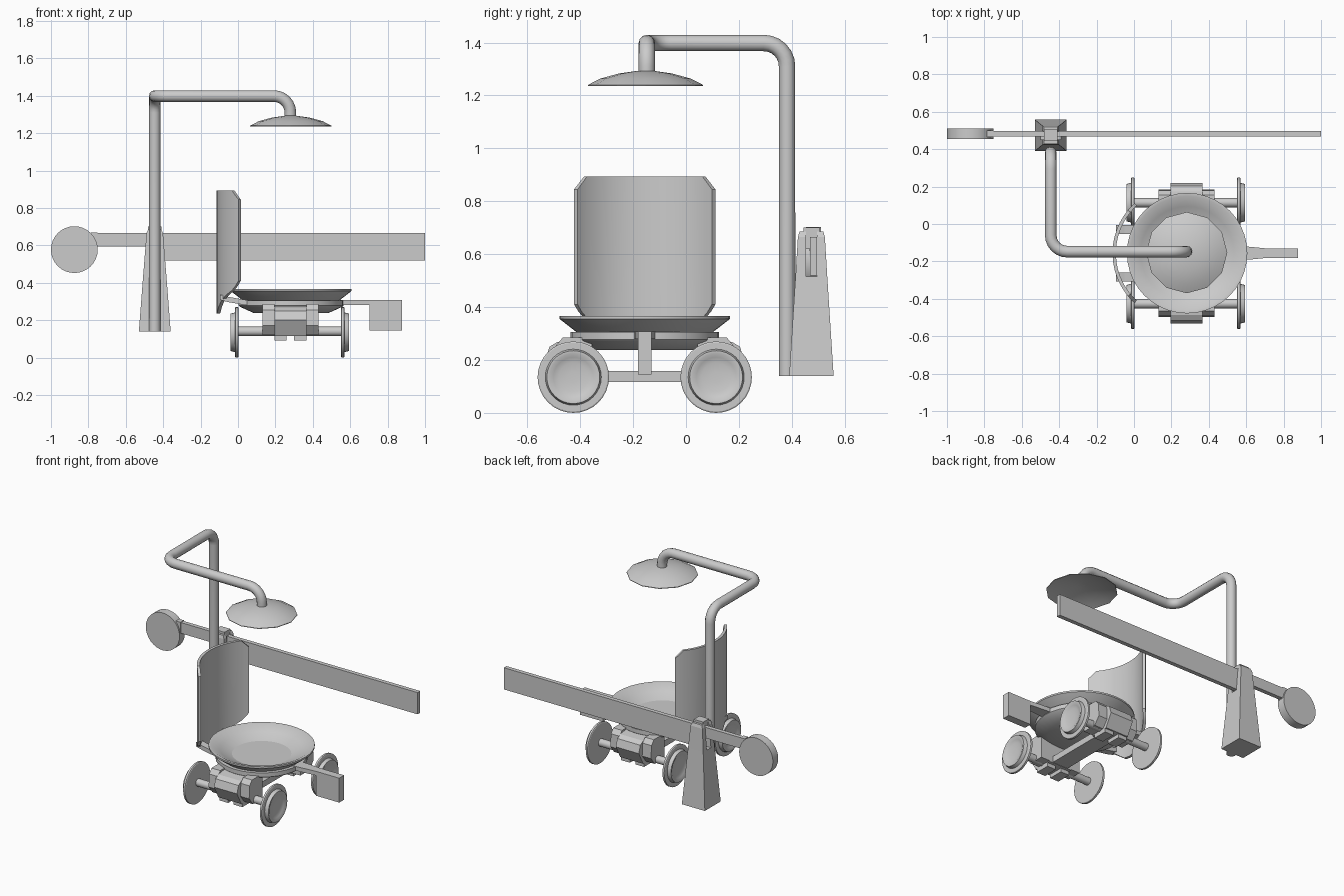
import bpy, bmesh, math
from mathutils import Vector, Matrix

if "Cube" in bpy.data.objects:
    bpy.data.objects.remove(bpy.data.objects["Cube"])

grey = bpy.data.materials.new("plain_grey")
grey.diffuse_color = (0.6, 0.6, 0.6, 1)
grey.use_nodes = True
grey.node_tree.nodes["Principled BSDF"].inputs["Base Color"].default_value = grey.diffuse_color
CX, CY = 0.284, -0.156          # centre of the cart


def finish(name, bm, smooth=None):
    bmesh.ops.remove_doubles(bm, verts=bm.verts, dist=1e-5)
    bmesh.ops.recalc_face_normals(bm, faces=bm.faces)
    me = bpy.data.meshes.new(name)
    bm.to_mesh(me)
    bm.free()
    me.materials.append(grey)
    ob = bpy.data.objects.new(name, me)
    bpy.context.collection.objects.link(ob)
    if smooth:
        shade(ob, smooth)
    return ob


def shade(ob, angle):
    bpy.ops.object.select_all(action='DESELECT')
    ob.select_set(True)
    bpy.context.view_layer.objects.active = ob
    bpy.ops.object.shade_smooth_by_angle(angle=math.radians(angle))


def loft(name, rings, smooth=None):
    """Skin closed rings of points and cap both ends."""
    bm = bmesh.new()
    vs = [[bm.verts.new(p) for p in r] for r in rings]
    n = len(vs[0])
    for a, b in zip(vs, vs[1:]):
        for i in range(n):
            bm.faces.new((a[i], a[(i + 1) % n], b[(i + 1) % n], b[i]))
    bm.faces.new(vs[0])
    bm.faces.new(vs[-1])
    return finish(name, bm, smooth)


def block(name, x0, x1, y0, y1, z0, z1):
    rect = [(x0, y0), (x1, y0), (x1, y1), (x0, y1)]
    return loft(name, [[(x, y, z) for x, y in rect] for z in (z0, z1)])


def lathe(name, profile, loc, axis='Z', sides=32, smooth=30):
    """Turn (radius, height) points about an axis."""
    rot = {'Z': Matrix(), 'X': Matrix.Rotation(math.pi / 2, 4, 'Y'),
           '-X': Matrix.Rotation(-math.pi / 2, 4, 'Y'),
           'Y': Matrix.Rotation(-math.pi / 2, 4, 'X')}[axis]
    m = Matrix.Translation(loc) @ rot
    t = [2 * math.pi * i / sides for i in range(sides)]
    return loft(name, [[m @ Vector((r * math.cos(a), r * math.sin(a), h)) for a in t]
                       for r, h in profile], smooth)


# Wheels, axles and axle housings
wheel = [(0.13, 0), (0.135, 0.003), (0.135, 0.016), (0.13, 0.019), (0.106, 0.019),
         (0.1, 0.042), (0.09, 0.042), (0.075, 0.034), (0.055, 0.029), (0.02, 0.027)]
for s, end in ((-1, "front"), (1, "back")):
    ya = CY + s * 0.27
    lathe(end + "_left_wheel", wheel, (0.003, ya, 0.135), '-X')
    lathe(end + "_right_wheel", wheel, (0.551, ya, 0.135), 'X')
    lathe(end + "_axle", [(0.025, 0), (0.025, 0.55)], (0.002, ya, 0.14), 'X', 16)
    hood = [(0.2, 0.115), (0.33, 0.115), (0.376, 0.2), (0.36, 0.25), (0.33, 0.268), (0.2, 0.285)]
    loft(end + "_axle_hood", [[(x, CY + s * d, z) for d, z in hood] for x in (0.195, 0.365)])
    for x0, x1 in ((0.13, 0.195), (0.365, 0.43)):
        cheek = [(0.2, 0.12), (0.3, 0.12), (0.34, 0.17), (0.335, 0.255), (0.31, 0.285), (0.2, 0.285)]
        loft(end + "_axle_cheek", [[(x, CY + s * d, z) for d, z in cheek] for x in (x0, x1)])
    for x0, x1 in ((0.195, 0.26), (0.3, 0.365)):
        ys = sorted((CY + s * 0.22, CY + s * 0.32))
        block(end + "_axle_foot", x0, x1, *ys, 0.09, 0.12)

# Beam joining the axles
block("chassis_beam", 0.225, 0.34, CY - 0.27, CY + 0.27, 0.117, 0.158)

# Round plate and dished seat
lathe("seat_plate", [(0.2, 0.238), (0.275, 0.272), (0.28, 0.277), (0.28, 0.305), (0.2, 0.305)],
      (CX, CY, 0))
lathe("seat_bowl", [(0.1, 0.24), (0.2, 0.275), (0.255, 0.303), (0.322, 0.355), (0.322, 0.366),
                    (0.305, 0.366), (0.25, 0.335), (0.18, 0.305), (0.1, 0.285), (0.03, 0.278)],
      (CX, CY, 0), sides=40)

# Drawbar with end block
bar = [(0.54, 0.04), (0.62, 0.034), (0.7, 0.026), (0.876, 0.026)]
loft("drawbar", [[(x, CY + a * w, z) for a, z in ((-1, 0.28), (1, 0.28), (1, 0.308), (-1, 0.308))]
                 for x, w in bar])
block("drawbar_block", 0.704, 0.876, CY - 0.026, CY + 0.026, 0.145, 0.285)

# Curved backrest with cut corners
R, XC = 0.362, 0.247


def lerp(t, pts):
    for (a, u), (b, v) in zip(pts, pts[1:]):
        if t <= b:
            return u + (v - u) * (t - a) / (b - a)
    return pts[-1][1]


low = [(0, 0.235), (0.05, 0.24), (0.13, 0.3), (0.24, 0.365), (0.267, 0.41)]
high = [(0, 0.893), (0.23, 0.893), (0.267, 0.845)]
ds = [0.267, 0.25, 0.23, 0.2, 0.165, 0.13, 0.09, 0.05]
sections = []
for d in [-v for v in ds] + [0] + ds[::-1]:
    a = math.asin(d / R)
    zl, zh = lerp(abs(d), low), lerp(abs(d), high)
    sections.append([(XC - r * math.cos(a), CY + r * math.sin(a), z)
                     for r, z in ((R, zl), (R, zh), (R - 0.018, zh), (R - 0.018, zl))])
loft("backrest", sections, 30)

# Arms holding the backrest
for s in (-1, 1):
    y = CY + s * 0.127
    loft("backrest_arm", [[(x, y + w, z + h) for w, h in
                           ((-0.024, -0.014), (0.024, -0.014), (0.024, 0.014), (-0.024, 0.014))]
                          for x, z in ((-0.095, 0.322), (-0.05, 0.31), (0.06, 0.291))])


# Bent lamp pole
def rounded(pts, rad, n=6):
    out = [pts[0]]
    for a, p, b in zip(pts, pts[1:], pts[2:]):
        u, v = (a - p).normalized(), (b - p).normalized()
        c = p + (u + v) * rad
        for i in range(n + 1):
            t = math.pi / 2 * i / n
            out.append(c - v * rad * math.cos(t) - u * rad * math.sin(t))
    return out + [pts[-1]]


path = rounded([Vector(p) for p in ((-0.445, 0.382, 0.14), (-0.445, 0.382, 1.398),
                                    (-0.445, -0.148, 1.398), (0.28, -0.148, 1.398),
                                    (0.28, -0.148, 1.28))], 0.088)
cu = bpy.data.curves.new("lamp_pole", 'CURVE')
cu.dimensions = '3D'
cu.bevel_depth = 0.031
cu.bevel_resolution = 4
cu.use_fill_caps = True
sp = cu.splines.new('POLY')
sp.points.add(len(path) - 1)
for q, p in zip(sp.points, path):
    q.co = (*p, 1)
cu.materials.append(grey)
pole = bpy.data.objects.new("lamp_pole", cu)
bpy.context.collection.objects.link(pole)
bpy.ops.object.select_all(action='DESELECT')
pole.select_set(True)
bpy.context.view_layer.objects.active = pole
bpy.ops.object.convert(target='MESH')
shade(pole, 40)

# Lamp shade, hollow underneath
lathe("lamp_shade", [(0.02, 1.28), (0.11, 1.268), (0.18, 1.25), (0.217, 1.236), (0.217, 1.24),
                     (0.17, 1.264), (0.1, 1.283), (0.03, 1.293)], (0.282, -0.153, 0), sides=12)

# Tapered barrier post with forked top
PX, PY = -0.445, 0.474


def post_ring(z, hx, hy):
    return [(PX - hx, PY - hy, z), (PX + hx, PY - hy, z), (PX + hx, PY + hy, z), (PX - hx, PY + hy, z)]


loft("barrier_post", [post_ring(0.14, 0.085, 0.084), post_ring(0.515, 0.056, 0.06)])
for s in (-1, 1):
    loft("post_fork", [[(PX + a * hx, PY + s * d, z) for a, d in ((-1, 0.021), (1, 0.021), (1, hy), (-1, hy))]
                       for z, hx, hy in ((0.515, 0.056, 0.06), (0.665, 0.044, 0.051), (0.685, 0.035, 0.045))])
block("pivot_bracket", PX - 0.035, PX + 0.035, PY - 0.03, PY + 0.03, 0.62, 0.7)

# Barrier arm and counterweight
YB = 0.482
arm = [(-0.79, 0.593), (-0.46, 0.593), (-0.4, 0.52), (1.0, 0.52)]
loft("barrier_arm", [[(x, YB + w, z) for w, z in ((-0.014, zl), (0.014, zl), (0.014, 0.665), (-0.014, 0.665))]
                     for x, zl in arm])
block("weight_clamp", -0.785, -0.75, YB - 0.018, YB + 0.018, 0.59, 0.668)
lathe("counterweight", [(0.125, 0), (0.125, 0.056)], (-0.875, YB - 0.028, 0.577), 'Y')
